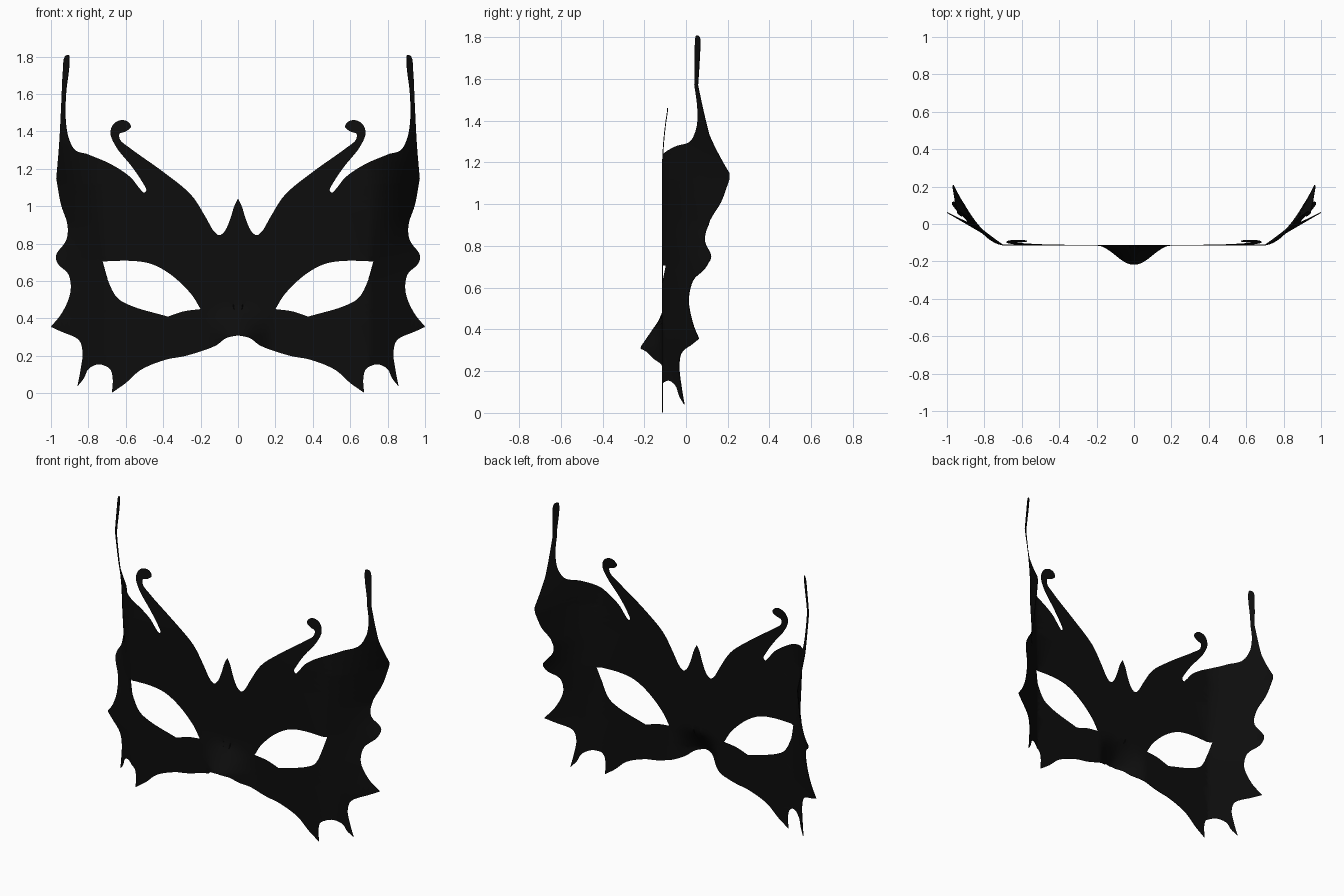
import bpy, bmesh, math
from mathutils import Vector

if "Cube" in bpy.data.objects:
    bpy.data.objects.remove(bpy.data.objects["Cube"])

# Half outline in (x, z); each list is a smooth run, runs meet at sharp corners
crown = [(0, 1.04), (.02, 1.0), (.042, .93), (.072, .865), (.1, .845), (.128, .865), (.175, .945),
         (.25, 1.06), (.395, 1.18), (.57, 1.305), (.63, 1.355), (.633, 1.388), (.60, 1.40),
         (.572, 1.425), (.59, 1.452), (.625, 1.46), (.665, 1.44), (.682, 1.39), (.65, 1.315),
         (.57, 1.215), (.515, 1.135), (.49, 1.085), (.503, 1.073), (.53, 1.1), (.575, 1.155),
         (.68, 1.225), (.81, 1.28)]
spike = [(.81, 1.28), (.87, 1.298), (.905, 1.36), (.922, 1.46), (.92, 1.6), (.902, 1.76), (.905, 1.808),
         (.925, 1.80), (.937, 1.70), (.943, 1.57), (.955, 1.33), (.97, 1.15)]
outer = [(.97, 1.15), (.945, 1.01), (.91, .9), (.916, .82), (.972, .735), (.96, .69),
         (.905, .635), (.895, .54), (.94, .43), (1.0, .355)]
barb = [(1.0, .355), (.945, .33), (.85, .285), (.83, .22), (.84, .13), (.857, .04)]
notch = [(.857, .04), (.825, .08), (.8, .13), (.745, .155), (.685, .13), (.67, .08), (.674, .003)]
bottom = [(.674, .003), (.6, .055), (.52, .125), (.385, .18), (.28, .2), (.12, .255), (.065, .295), (0, .31)]
eye_top = [(.2, .45), (.25, .53), (.36, .635), (.465, .692), (.57, .708), (.725, .705)]
eye_low = [(.725, .705), (.69, .59), (.645, .51), (.57, .467), (.375, .41)]
eye_in = [(.375, .41), (.29, .438), (.2, .45)]


def smooth(pts, n=5):
    """Centripetal spline through the points, last point left out."""
    p = [Vector(q) for q in pts]
    p = [2 * p[0] - p[1]] + p + [2 * p[-1] - p[-2]]
    out = []
    for i in range(1, len(p) - 2):
        a, b, c, d = p[i - 1:i + 3]
        t0 = 0
        t1 = t0 + math.sqrt((b - a).length)
        t2 = t1 + math.sqrt((c - b).length)
        t3 = t2 + math.sqrt((d - c).length)
        for k in range(n):
            t = t1 + (t2 - t1) * k / n
            a1 = a.lerp(b, (t - t0) / (t1 - t0))
            a2 = b.lerp(c, (t - t1) / (t2 - t1))
            a3 = c.lerp(d, (t - t2) / (t3 - t2))
            b1 = a1.lerp(a2, (t - t0) / (t2 - t0))
            b2 = a2.lerp(a3, (t - t1) / (t3 - t1))
            out.append(b1.lerp(b2, (t - t1) / (t2 - t1)))
    return out


# Side sweep: (height, linear, quadratic) bend at each level
BEND = [(0, .68, 0), (.35, .58, 0), (.54, .64, 0), (.72, .7, .4), (.9, .4, 3.1), (1.12, .15, 4.0),
        (1.33, .5, 1.5), (1.57, .65, .2), (1.82, .8, 0)]


def depth(x, z):
    y = -.113
    if z > 1.15:
        y += .025 * min(1, (z - 1.15) / .3) ** 2 * max(0, min(1, (.75 - x) / .05))
    if x > .7:
        t = x - .7
        for (z0, a0, b0), (z1, a1, b1) in zip(BEND, BEND[1:]):
            if z0 <= z <= z1:
                f = (z - z0) / (z1 - z0)
                y += t * (a0 + (a1 - a0) * f + (b0 + (b1 - b0) * f) * t)
                break
    if x < .2:  # nose bridge
        y -= .103 * math.cos(x / .2 * math.pi / 2) ** 2 * max(0, min(1, (.465 - z) / .15))
    return y


# Flat half sheet with the eye opening
bm = bmesh.new()


def loop(runs, end=None):
    pts = [q for r in runs for q in smooth(r)] + ([Vector(end)] if end else [])
    vs = [bm.verts.new((q.x, 0, q.y)) for q in pts]
    return [bm.edges.new((vs[i - 1], vs[i])) for i in range(len(vs))]


edges = loop([crown, spike, outer, barb, notch, bottom], (0, .31))
edges += loop([eye_top, eye_low, eye_in])
bmesh.ops.triangle_fill(bm, edges=edges, use_beauty=True, normal=(0, -1, 0))

# Grid cuts so the sheet can bend
cuts = [(Vector((i * .025, 0, 0)), Vector((1, 0, 0))) for i in range(1, 40) if i < 9 or i > 27]
cuts += [(Vector((0, 0, i * .04)), Vector((0, 0, 1))) for i in range(1, 46)]
for co, no in cuts:
    bmesh.ops.bisect_plane(bm, geom=bm.verts[:] + bm.edges[:] + bm.faces[:],
                           plane_co=co, plane_no=no, dist=1e-5)
for v in bm.verts:
    v.co.y = depth(v.co.x, v.co.z)
bmesh.ops.triangulate(bm, faces=bm.faces[:])
bmesh.ops.recalc_face_normals(bm, faces=bm.faces[:])
if sum(f.normal.y for f in bm.faces) > 0:
    bmesh.ops.reverse_faces(bm, faces=bm.faces[:])

me = bpy.data.meshes.new("mask")
bm.to_mesh(me)
bm.free()
mask = bpy.data.objects.new("mask", me)
bpy.context.collection.objects.link(mask)
bpy.context.view_layer.objects.active = mask
mask.select_set(True)

# Mirror to the other half, give a thin thickness
mir = mask.modifiers.new("mirror", 'MIRROR')
mir.merge_threshold = .0005
sol = mask.modifiers.new("thickness", 'SOLIDIFY')
sol.thickness = .004
sol.offset = 0
for name in ("mirror", "thickness"):
    bpy.ops.object.modifier_apply(modifier=name)
bpy.ops.object.shade_smooth_by_angle(angle=math.radians(40))

black = bpy.data.materials.new("black")
black.diffuse_color = (.004, .004, .004, 1)
black.use_nodes = True
black.node_tree.nodes["Principled BSDF"].inputs["Base Color"].default_value = black.diffuse_color
mask.data.materials.append(black)
